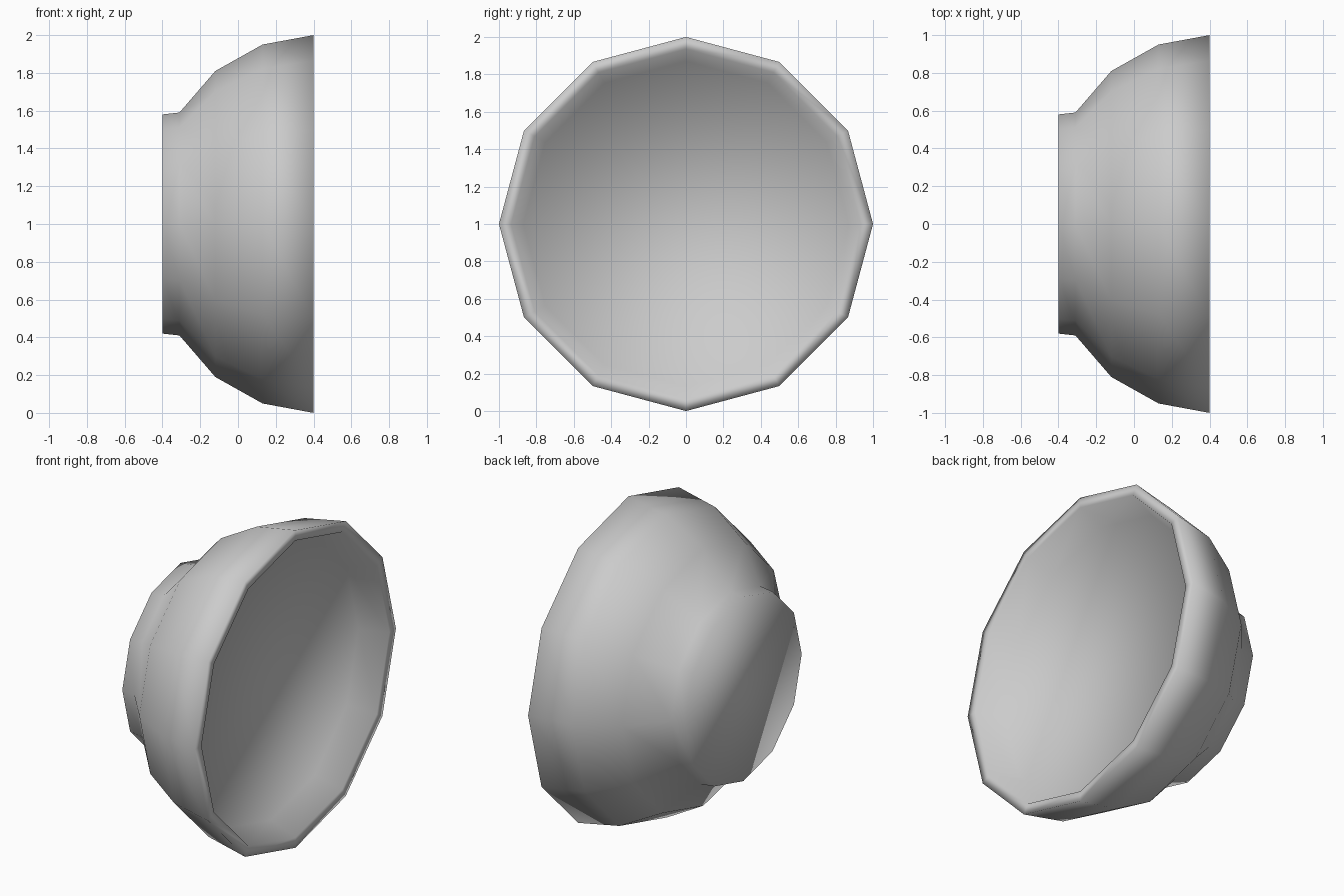
import bpy, bmesh
from math import sin, cos, tau

if "Cube" in bpy.data.objects:
    bpy.data.objects.remove(bpy.data.objects["Cube"])

SIDES = 12

# Closed section (x along the axis, radius): foot, outer wall, rim, shallow inner wall
PROFILE = [
    (-0.40, 0.58), (-0.31, 0.59), (-0.12, 0.81), (0.13, 0.95), (0.40, 1.00),
    (0.40, 0.935), (0.23, 0.87),
]


def lathe_x(name, profile, sides, z_centre):
    """Revolve a section around a horizontal x axis and cap both ends."""
    bm = bmesh.new()
    rings = [
        [bm.verts.new((x, r * cos(tau * i / sides), z_centre + r * sin(tau * i / sides)))
         for i in range(sides)]
        for x, r in profile
    ]
    for a, b in zip(rings, rings[1:]):
        for i in range(sides):
            j = (i + 1) % sides
            bm.faces.new((a[i], a[j], b[j], b[i]))
    bm.faces.new(rings[0])
    bm.faces.new(rings[-1])
    bmesh.ops.recalc_face_normals(bm, faces=bm.faces)
    for f in bm.faces:
        f.smooth = True
    mesh = bpy.data.meshes.new(name)
    bm.to_mesh(mesh)
    bm.free()
    obj = bpy.data.objects.new(name, mesh)
    bpy.context.collection.objects.link(obj)
    return obj


# Bowl tipped on its side, opening towards +x
lathe_x("bowl", PROFILE, SIDES, 1.0)
